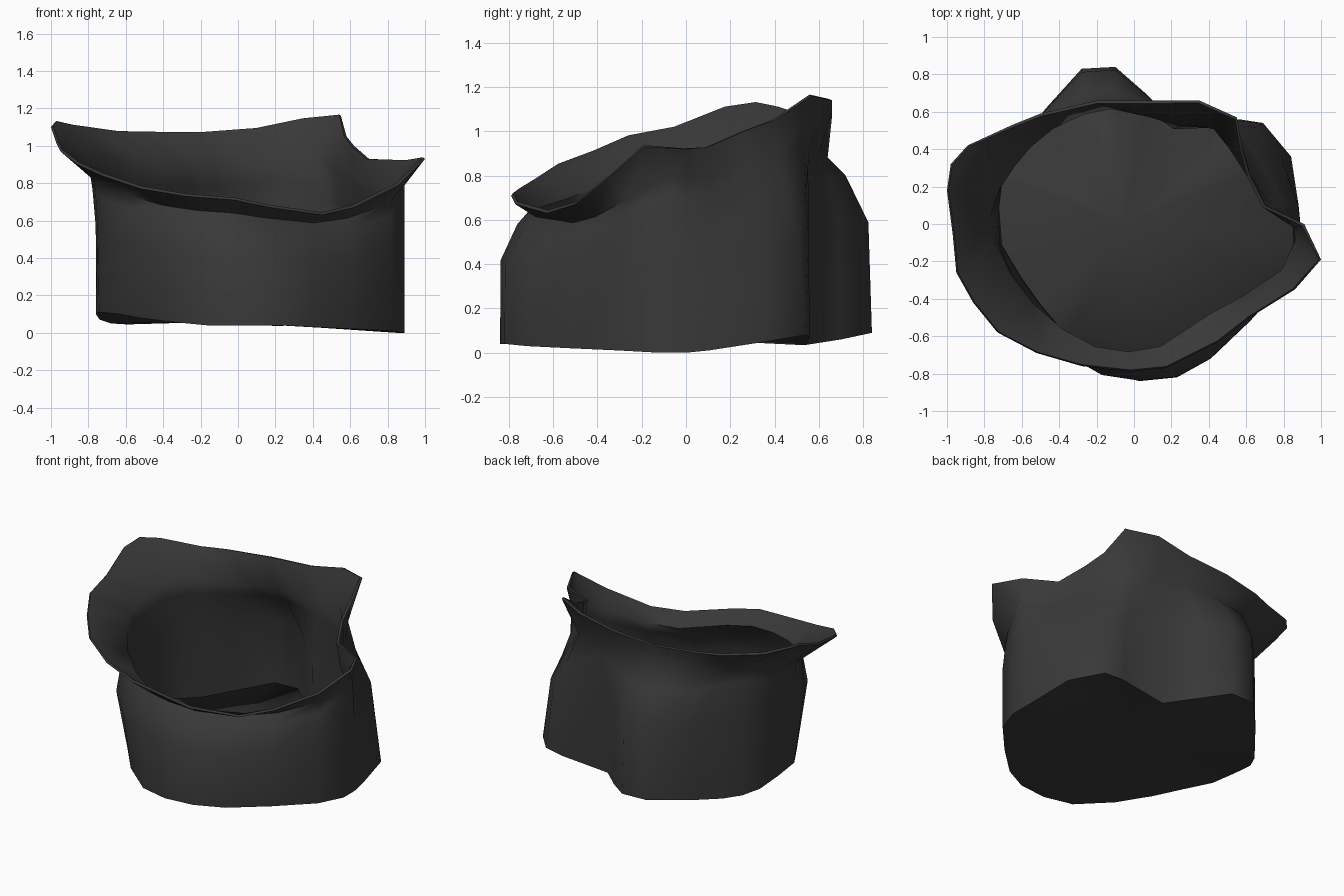
import bpy, bmesh, math
from mathutils import Vector

if "Cube" in bpy.data.objects:
    bpy.data.objects.remove(bpy.data.objects["Cube"])

# Three horizontal outlines, matched point by point (clockwise from the right tip)
BASE = [(.89, -.12, 0), (.82, -.30, .01), (.62, -.52, .02), (.41, -.72, .03), (.23, -.82, .04),
        (.03, -.84, .04), (-.17, -.81, .04), (-.40, -.68, .06), (-.58, -.50, .08), (-.68, -.32, .10),
        (-.75, -.12, .11), (-.76, .08, .10), (-.74, .25, .07), (-.68, .36, .05), (-.60, .46, .045),
        (-.47, .62, .06), (-.28, .83, .09), (-.10, .84, .09), (.06, .70, .06), (.22, .54, .035),
        (.56, .56, .07), (.69, .54, .08), (.84, .36, .05), (.88, .10, .01), (.89, 0, 0)]
NECK = [(.89, -.08), (.81, -.26), (.59, -.41), (.41, -.51), (.15, -.68),
        (-.03, -.71), (-.22, -.68), (-.40, -.58), (-.56, -.44), (-.68, -.28),
        (-.77, -.10), (-.79, .05), (-.74, .20), (-.66, .32), (-.57, .43),
        (-.45, .53), (-.28, .61), (-.12, .64), (.08, .60), (.28, .56),
        (.44, .53), (.53, .42), (.62, .28), (.74, .10), (.87, 0)]
RIM = [(1.0, -.19, .93), (.86, -.35, .79), (.62, -.50, .67), (.45, -.63, .63), (.17, -.77, .67),
       (-.02, -.79, .71), (-.28, -.76, .73), (-.52, -.69, .77), (-.73, -.58, .84), (-.86, -.42, .90),
       (-.95, -.26, .97), (-.97, -.05, 1.01), (-1, .18, 1.10), (-.98, .32, 1.12), (-.89, .42, 1.10),
       (-.65, .53, 1.07), (-.50, .59, 1.07), (-.20, .66, 1.07), (.10, .66, 1.09), (.35, .66, 1.14),
       (.55, .57, 1.16), (.58, .40, 1.05), (.62, .26, 1.0), (.70, .10, .93), (.91, 0, .92)]
LOBE = range(20, 23)                            # side bulge, slopes inward sooner
TUCK = {6: .02, 7: .07, 8: .10, 9: .07, 10: .01}  # front left corner, narrower at the foot

base = [Vector(p) for p in BASE]
rim = [Vector(p) for p in RIM]
neck = [Vector((x, y, .67 * r.z + .165)) for (x, y), r in zip(NECK, rim)]


def between(i, sideways, up):
    """Point part way from the base outline to the neck outline."""
    p = base[i].lerp(neck[i], sideways)
    p.z = base[i].z + (neck[i].z - base[i].z) * up
    return p


# Derived outlines: straight wall top, rounded shoulder, tucked foot, inset sole
count = len(base)
center = Vector((-.05, 0, .06))
wall = [between(i, .22, .52) if i in LOBE else between(i, .08 if base[i].y > .5 else .02, .63)
        for i in range(count)]
shoulder = [between(i, .65, .76) if i in LOBE else between(i, .6, .9) for i in range(count)]


def pulled_in(p, amount):
    return p.lerp(Vector((center.x, center.y, p.z)), amount)


foot = [pulled_in(p, TUCK.get(i, 0)) for i, p in enumerate(base)]
sole = [pulled_in(p, .05) for p in foot]

# Loft the outlines into one skin and close the floor with a fan
bm = bmesh.new()
rings = [[bm.verts.new(p) for p in ring] for ring in (sole, foot, wall, shoulder, neck, rim)]
for low, high in zip(rings, rings[1:]):
    for i in range(count):
        j = (i + 1) % count
        bm.faces.new((high[i], high[j], low[j], low[i]))
hub = bm.verts.new(center)
for i in range(count):
    bm.faces.new((hub, rings[0][i], rings[0][(i + 1) % count]))
mesh = bpy.data.meshes.new("crumpled_pot")
bm.to_mesh(mesh)
bm.free()
pot = bpy.data.objects.new("crumpled_pot", mesh)
bpy.context.collection.objects.link(pot)

# Wall thickness inside the outer skin, thinning towards the rim
group = pot.vertex_groups.new(name="thickness")
for level, weight in enumerate((1, 1, .8, .7, .6, .35)):
    group.add(list(range(level * count, (level + 1) * count)), weight, 'REPLACE')
group.add([6 * count], 1, 'REPLACE')
solid = pot.modifiers.new("thickness", 'SOLIDIFY')
solid.thickness = .045
solid.offset = -1
solid.vertex_group = group.name

# Dark soft material
mat = bpy.data.materials.new("dark_grey")
mat.diffuse_color = (.04, .04, .04, 1)
mat.use_nodes = True
mat.node_tree.nodes["Principled BSDF"].inputs["Base Color"].default_value = mat.diffuse_color
mesh.materials.append(mat)

bpy.context.view_layer.objects.active = pot
pot.select_set(True)
bpy.ops.object.modifier_apply(modifier="thickness")
bpy.ops.object.shade_smooth_by_angle(angle=math.radians(75))
